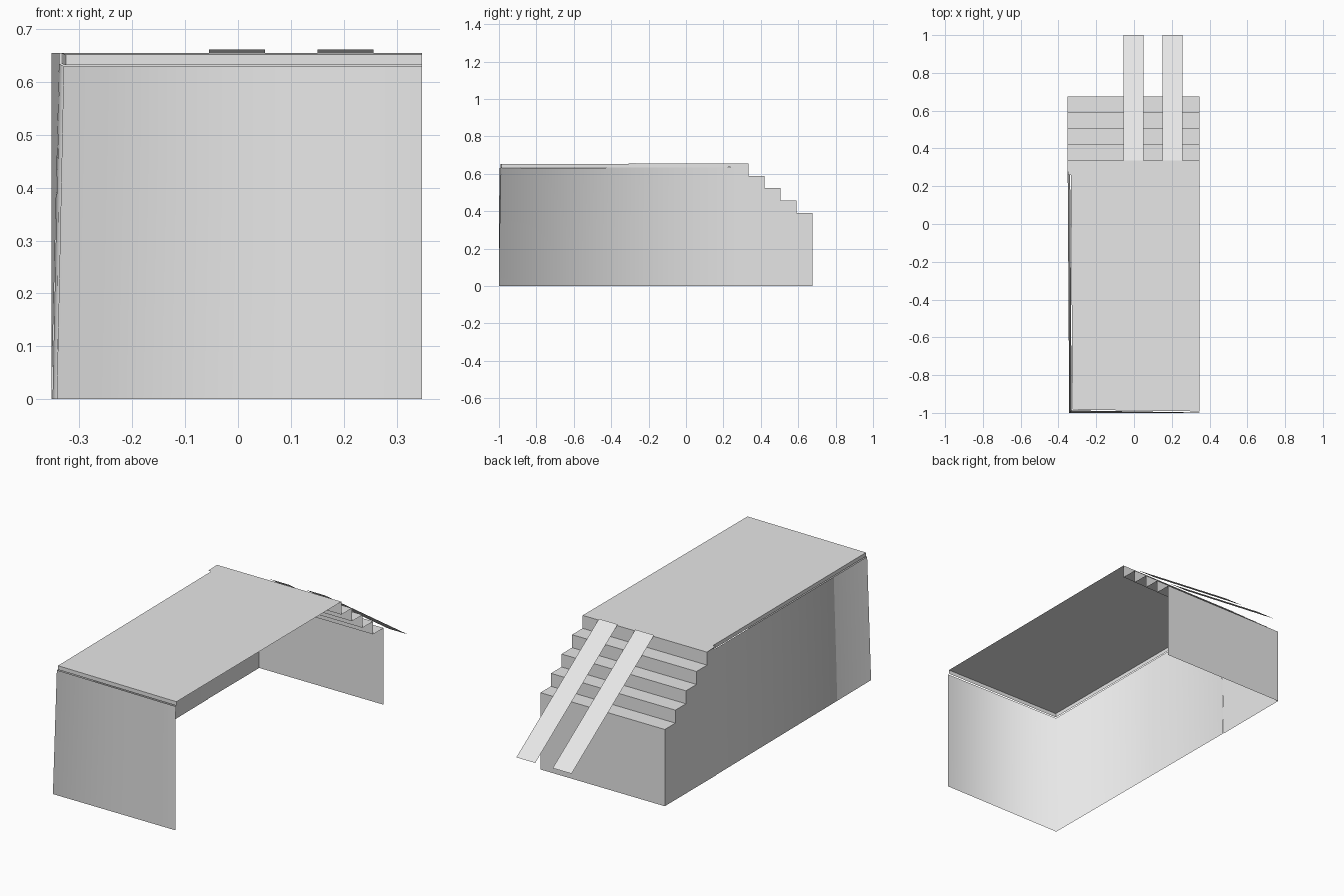
import bpy

cube = bpy.data.objects.get("Cube")
if cube:
    bpy.data.objects.remove(cube, do_unlink=True)

grey = bpy.data.materials.new("plain grey")
grey.use_nodes = True
grey.diffuse_color = (0.8, 0.8, 0.8, 1)
grey.node_tree.nodes["Principled BSDF"].inputs["Base Color"].default_value = (0.8, 0.8, 0.8, 1)


def sheet(name, verts, faces, smooth=False):
    """Thin surface made from a few corner points."""
    mesh = bpy.data.meshes.new(name)
    mesh.from_pydata(verts, [], faces)
    mesh.materials.append(grey)
    for p in mesh.polygons:
        p.use_smooth = smooth
    obj = bpy.data.objects.new(name, mesh)
    bpy.context.collection.objects.link(obj)
    return obj


def strip(name, profile, x0, x1):
    """Sweep a (y, z) profile across x, facing up and back."""
    n = len(profile)
    verts = [(x, y, z) for x in (x0, x1) for y, z in profile]
    faces = [(i, i + n, i + n + 1, i + 1) for i in range(n - 1)]
    return sheet(name, verts, faces)


RIGHT, LEFT = 0.348, -0.353
ROOF_BACK, ROOF_Z = 0.335, 0.655
RUN, RISE, STEPS = 0.085, 0.066, 4

# stepped profile from the roof edge down to the ground
stairs = [(ROOF_BACK, ROOF_Z)]
for i in range(STEPS):
    y, z = ROOF_BACK + i * RUN, ROOF_Z - (i + 1) * RISE
    stairs += [(y, z), (y + RUN, z)]
back = stairs[-1][0]
strip("back_steps", stairs, LEFT, RIGHT)
strip("back_wall", [stairs[-1], (back, 0)], LEFT, RIGHT)

# leaning front wall and long side wall, sharing a softly shaded corner
sheet("front_and_side_wall", [
    (RIGHT, -1, 0), (RIGHT, -0.998, 0.63),
    (-0.343, -1, 0), (-0.33, -0.987, 0.63),
    (-0.351, 0.26, 0), (-0.338, 0.26, 0.635)],
    [(0, 1, 3, 2), (2, 3, 5, 4)], smooth=True)

# rear part of the side wall, cut to the steps
outline = [(back, 0), (0.26, 0)]
verts = [(LEFT, y, z) for y, z in outline]
verts += [(-0.338, 0.26, 0.635), (-0.338, 0.26, ROOF_Z)]
verts += [(LEFT, y, z) for y, z in stairs]
sheet("stepped_side_wall", verts, [tuple(range(len(verts)))])

# roof with a small tab at the rear corner
edge = [(RIGHT, -0.992, 0.652), (RIGHT, ROOF_BACK, ROOF_Z), (LEFT, ROOF_BACK, ROOF_Z),
        (-0.35, 0.26, ROOF_Z), (-0.334, 0.26, ROOF_Z), (-0.326, -0.983, 0.652)]
sheet("roof", edge, [tuple(range(len(edge)))])

# narrow lip hanging from the front and side of the roof
rim = [edge[4], edge[5], edge[0]]
lip = rim + [(x, y, z - 0.02) for x, y, z in rim]
sheet("roof_lip", lip, [(0, 3, 4, 1), (1, 4, 5, 2)])

# two sloping planks over the steps
for name, x in (("right_plank", -0.055), ("left_plank", 0.15)):
    strip(name, [(ROOF_BACK, 0.662), (1, 0.21)], x, x + 0.106)
